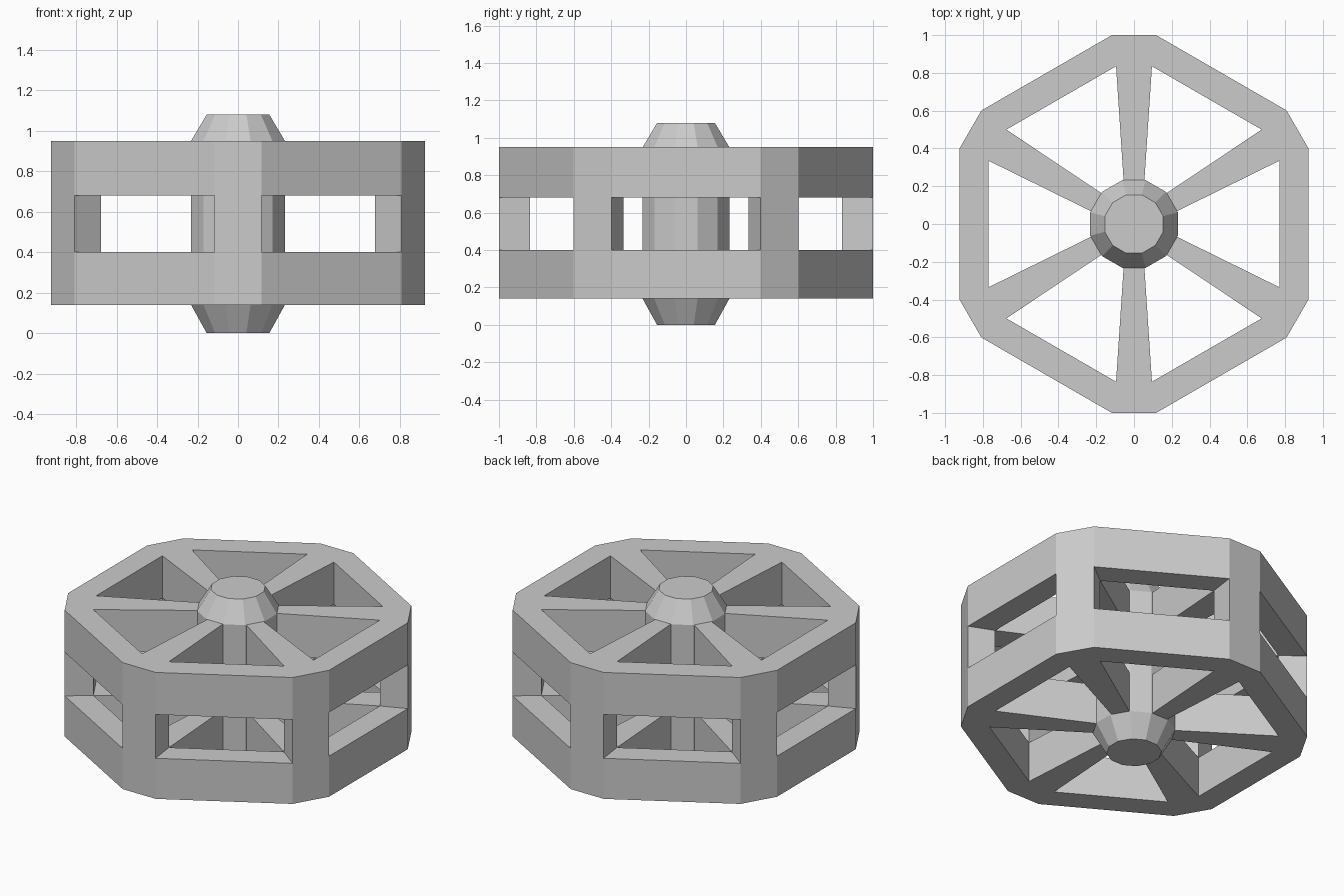
import bpy, bmesh, math
from mathutils import Matrix, Vector

if "Cube" in bpy.data.objects:
    bpy.data.objects.remove(bpy.data.objects["Cube"])

LEVELS = [0.14, 0.40, 0.68, 0.95]          # bottom tier, open window, top tier
OUT, INN, END = (0.117, 1.0), (0.095, 0.835), (0.053, 0.20)


def pt(p, k, side):
    """Point of spoke k, on its left (-1) or right (+1) side."""
    v = Matrix.Rotation(-k * math.pi / 3, 3, 'Z') @ Vector((side * p[0], p[1], 0))
    return v.x, v.y


def finish(bm, name):
    bmesh.ops.recalc_face_normals(bm, faces=bm.faces)
    me = bpy.data.meshes.new(name)
    bm.to_mesh(me)
    bm.free()
    ob = bpy.data.objects.new(name, me)
    bpy.context.collection.objects.link(ob)
    return ob


def prism(bm, quad, z0, z1):
    lo = [bm.verts.new((x, y, z0)) for x, y in quad]
    hi = [bm.verts.new((x, y, z1)) for x, y in quad]
    bm.faces.new(lo)
    bm.faces.new(hi)
    for i in range(len(quad)):
        j = (i + 1) % len(quad)
        bm.faces.new((lo[i], lo[j], hi[j], hi[i]))


# Frame: corner posts through all levels, rims and spokes on top and bottom tiers
bm = bmesh.new()
for k in range(6):
    post = [pt(OUT, k, -1), pt(OUT, k, 1), pt(INN, k, 1), pt(INN, k, -1)]
    spoke = [pt(INN, k, -1), pt(INN, k, 1), pt(END, k, 1), pt(END, k, -1)]
    rim = [pt(OUT, k, 1), pt(OUT, k + 1, -1), pt(INN, k + 1, -1), pt(INN, k, 1)]
    for level in range(3):
        for quad in ([post] if level == 1 else [post, spoke, rim]):
            prism(bm, quad, LEVELS[level], LEVELS[level + 1])

# Drop the inner walls where neighbouring blocks meet
walls = {}
for f in bm.faces:
    c = f.calc_center_median()
    walls.setdefault(tuple(round(v, 3) + 0.0 for v in c), []).append(f)
shared = [f for pair in walls.values() if len(pair) == 2 for f in pair]
bmesh.ops.delete(bm, geom=shared, context='FACES')
bmesh.ops.remove_doubles(bm, verts=bm.verts, dist=0.001)
finish(bm, "wheel_frame")

# Hub: twelve-sided column with tapered ends
bm = bmesh.new()
rings = []
for r, z in [(0.16, 0), (0.24, LEVELS[0]), (0.24, LEVELS[3]), (0.16, 1.08)]:
    rings.append([bm.verts.new((r * math.cos(a), r * math.sin(a), z))
                  for a in (math.radians(15 + 30 * i) for i in range(12))])
for lo, hi in zip(rings, rings[1:]):
    for i in range(12):
        j = (i + 1) % 12
        bm.faces.new((lo[i], lo[j], hi[j], hi[i]))
bm.faces.new(rings[0])
bm.faces.new(rings[-1])
finish(bm, "hub")
